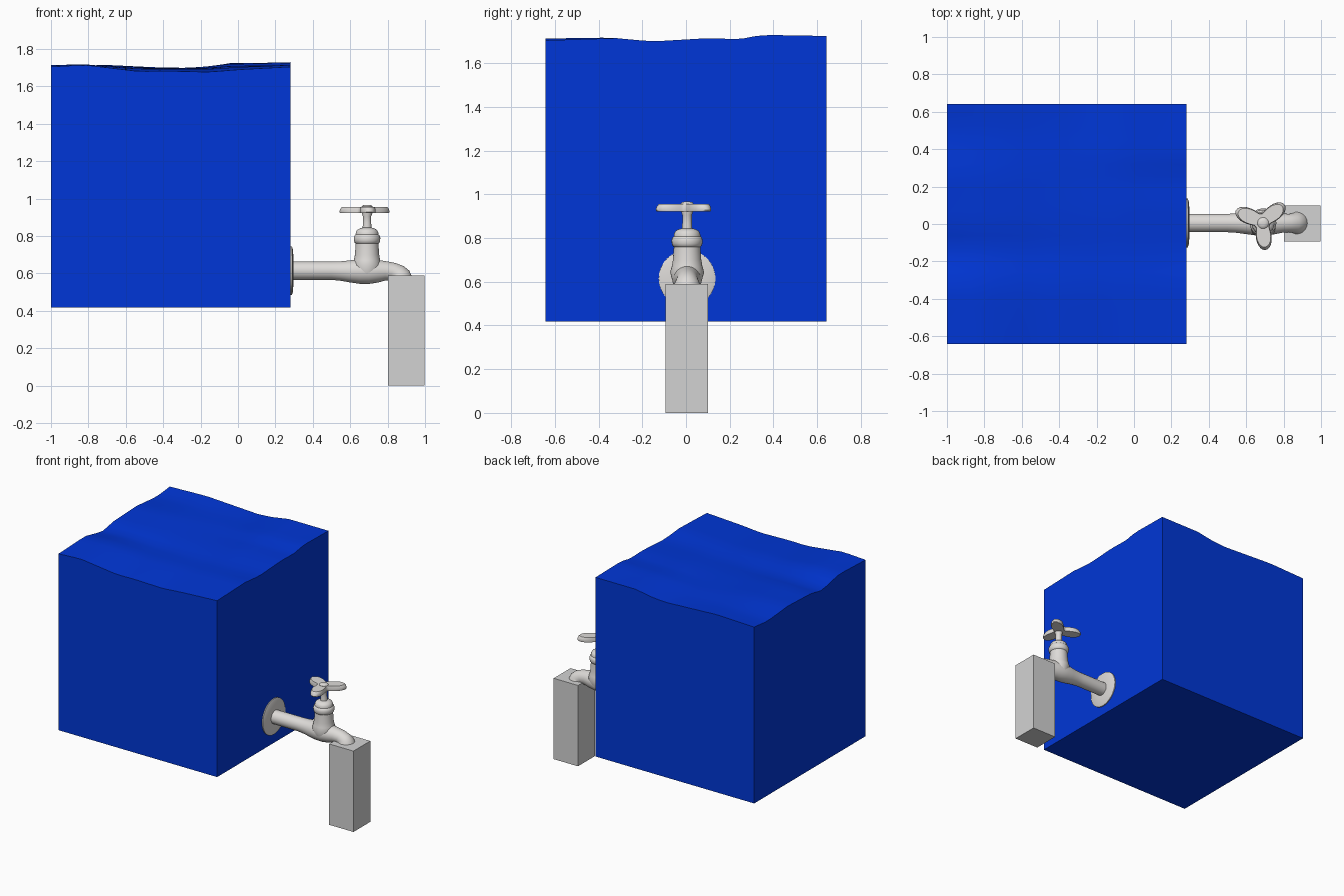
import bpy, bmesh, math
from mathutils import Vector

cube = bpy.data.objects.get("Cube")
if cube:
    bpy.data.objects.remove(cube, do_unlink=True)


def material(name, rgb):
    m = bpy.data.materials.new(name)
    m.use_nodes = True
    m.diffuse_color = (*rgb, 1)
    m.node_tree.nodes["Principled BSDF"].inputs["Base Color"].default_value = (*rgb, 1)
    return m


BLUE = material("deep blue", (0.0, 0.037, 0.68))
STONE = material("plain grey", (0.65, 0.65, 0.65))
METAL = material("warm pale metal", (0.73, 0.71, 0.69))


def finish(name, bm, mat, angle=None):
    bmesh.ops.recalc_face_normals(bm, faces=bm.faces)
    mesh = bpy.data.meshes.new(name)
    bm.to_mesh(mesh)
    bm.free()
    mesh.materials.append(mat)
    ob = bpy.data.objects.new(name, mesh)
    bpy.context.collection.objects.link(ob)
    if angle:
        bpy.ops.object.select_all(action="DESELECT")
        ob.select_set(True)
        bpy.context.view_layer.objects.active = ob
        bpy.ops.object.shade_smooth_by_angle(angle=math.radians(angle))


def skin(bm, rings):
    """Bridge equal closed rings of vertices and cap both ends."""
    count = len(rings[0])
    for a, b in zip(rings, rings[1:]):
        for i in range(count):
            j = (i + 1) % count
            bm.faces.new((a[i], a[j], b[j], b[i]))
    bm.faces.new(rings[0])
    bm.faces.new(rings[-1])


def tube(name, stations, sides=32):
    """Round metal skin through (x, z, radius, axis tilt in degrees) stations."""
    bm = bmesh.new()
    rings = []
    for x, z, r, tilt in stations:
        t = math.radians(tilt)
        up = Vector((-math.sin(t), 0, math.cos(t)))
        ring = []
        for i in range(sides):
            a = math.tau * i / sides
            p = Vector((x, TAP_Y, z)) + up * r * math.cos(a)
            p.y += r * math.sin(a)
            ring.append(bm.verts.new(p))
        rings.append(ring)
    skin(bm, rings)
    finish(name, bm, METAL, 40)


def upright(name, profile):
    tube(name, [(TAP_X, z, r, 90) for r, z in profile])


def sample(points, v):
    """Straight interpolation through (position, height) points."""
    for (a, ha), (b, hb) in zip(points, points[1:]):
        if v <= b:
            return ha + (hb - ha) * (v - a) / (b - a)
    return points[-1][1]


TAP_X, TAP_Y = 0.69, 0.005

# Water block: edge ripples that fade towards a nearly level middle
X0, X1, HALF, BASE, LEVEL, N = -1.0, 0.281, 0.642, 0.418, 1.70, 20
front = [(0, 1.705), (.14, 1.715), (.37, 1.68), (.47, 1.683), (.66, 1.677), (.78, 1.69), (1, 1.705)]
back = [(0, 1.705), (.23, 1.715), (.55, 1.695), (.63, 1.70), (.75, 1.725), (1, 1.725)]
left = [(0, 1.705), (.24, 1.716), (.39, 1.675), (.5, 1.70), (.7, 1.71), (.88, 1.69), (1, 1.705)]
right = [(0, 1.705), (.25, 1.715), (.38, 1.70), (.58, 1.715), (.69, 1.71), (.77, 1.73), (1, 1.725)]


def surface(u, v):
    wl, wr, wf, wb = (1 - u) ** 2, u ** 2, (1 - v) ** 2, v ** 2
    z = LEVEL
    for weight, edge, t in ((wf, front, u), (wb, back, u), (wl, left, v), (wr, right, v)):
        z += weight * (sample(edge, t) - LEVEL)
    for weight, edge in ((wf, front), (wb, back)):
        z -= weight * (wl * (edge[0][1] - LEVEL) + wr * (edge[-1][1] - LEVEL))
    return z


bm = bmesh.new()
grid = [[bm.verts.new((X0 + (X1 - X0) * i / N, HALF * (2 * j / N - 1), surface(i / N, j / N)))
         for j in range(N + 1)] for i in range(N + 1)]
for i in range(N):
    for j in range(N):
        bm.faces.new((grid[i][j], grid[i + 1][j], grid[i + 1][j + 1], grid[i][j + 1]))
rim = [e for e in bm.edges if e.is_boundary]
for v in bmesh.ops.extrude_edge_only(bm, edges=rim)["geom"]:
    if isinstance(v, bmesh.types.BMVert):
        v.co.z = BASE
bmesh.ops.holes_fill(bm, edges=[e for e in bm.edges if e.is_boundary], sides=0)
finish("water_block", bm, BLUE, 40)

# Square pillar under the spout
bm = bmesh.new()
bmesh.ops.create_cube(bm, size=1)
for v in bm.verts:
    v.co = (0.9 + v.co.x * 0.196, 0.003 + v.co.y * 0.194, 0.295 + v.co.z * 0.59)
finish("pillar", bm, STONE)

# Wall flange, pipe with swollen body, and down-turned spout
PIPE_Z = 0.615
tube("wall_flange", [(x, PIPE_Z, r, 0) for x, r in
     ((.280, .13), (.288, .13), (.293, .115), (.298, .06))], 48)
tube("pipe_and_spout", [
    (.285, PIPE_Z, .049, 0), (.50, PIPE_Z, .049, 0), (.55, .613, .052, 0),
    (.60, .611, .059, 0), (.65, .611, .066, 0), (.70, .611, .067, 0),
    (.75, .612, .060, 0), (.79, .613, .052, -6), (.825, .610, .049, -22),
    (.85, .603, .051, -45), (.864, .594, .056, -68), (.868, .587, .060, -90)])

# Valve neck, bonnet and stem
upright("valve_neck", [(.066, .60), (.078, .645), (.070, .67), (.065, .70), (.062, .74), (.060, .77)])
upright("bonnet", [(.058, .758), (.066, .764), (.070, .775), (.071, .79), (.067, .803),
                   (.061, .808), (.060, .820), (.053, .833), (.040, .840), (.024, .845)])
upright("stem", [(.024, .84), (.022, .87), (.022, .905), (.028, .922), (.028, .935)])
upright("handle_button", [(.030, .935), (.030, .957), (.024, .964), (.010, .967)])

# Three-armed handle: concave triangular outline, flaring towards its underside
bm = bmesh.new()
COUNT = 72
levels = []
for z, grow in ((.922, .97), (.928, 1.0), (.945, .97), (.956, .90)):
    ring = []
    for i in range(COUNT):
        a = math.tau * i / COUNT
        lobe = (0.5 + 0.5 * math.cos(3 * a)) ** 1.5
        r = (.046 + .106 * lobe) * grow
        heading = a + math.radians(-83)
        ring.append(bm.verts.new((.684 + r * math.cos(heading),
                                  .012 + r * math.sin(heading), z)))
    levels.append(ring)
skin(bm, levels)
finish("handle", bm, METAL, 40)
